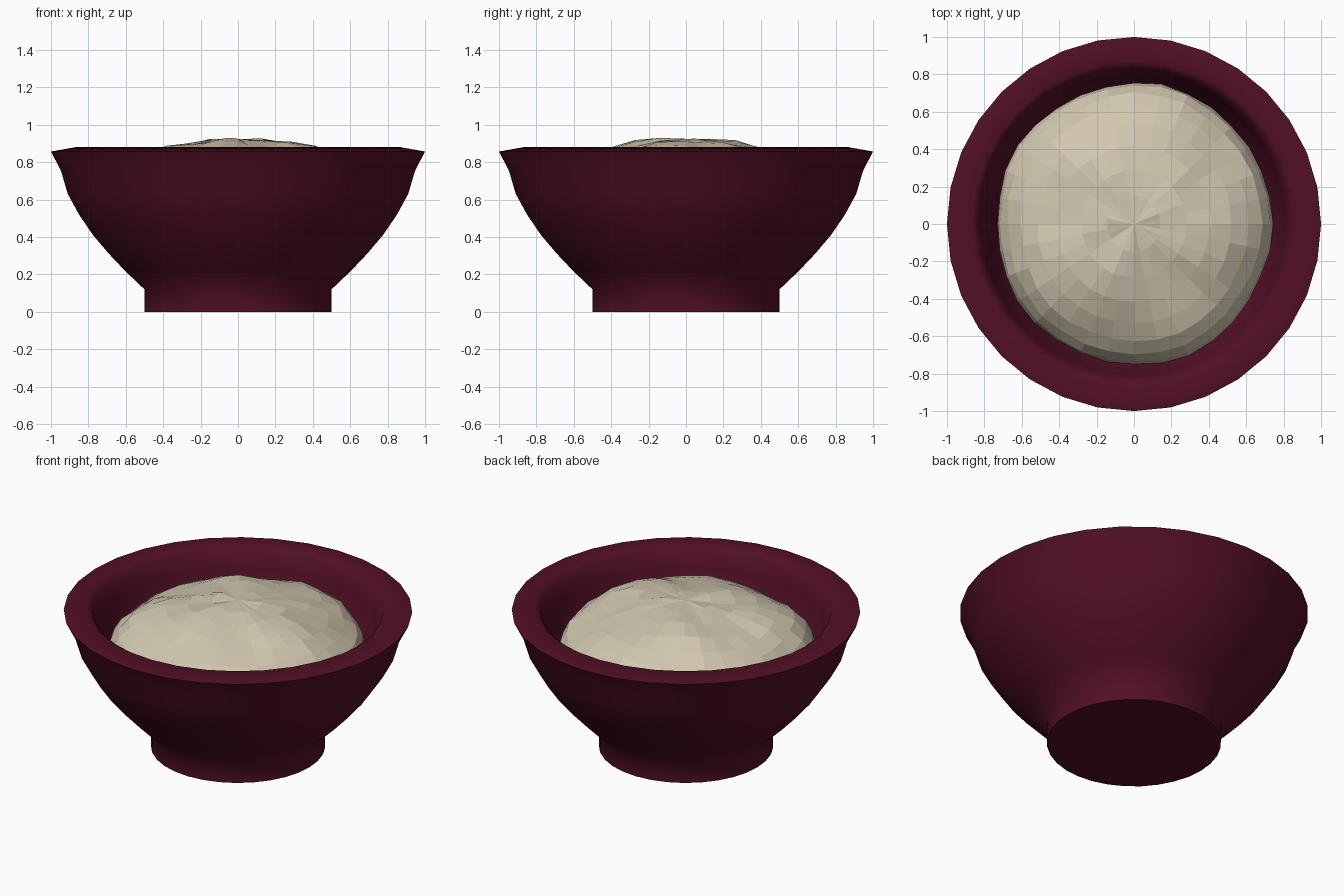
import bpy, bmesh, math, random

if "Cube" in bpy.data.objects:
    bpy.data.objects.remove(bpy.data.objects["Cube"])

random.seed(4)
SEG = 32


def material(name, rgb):
    m = bpy.data.materials.new(name)
    m.diffuse_color = (*rgb, 1)
    m.use_nodes = True
    m.node_tree.nodes["Principled BSDF"].inputs["Base Color"].default_value = m.diffuse_color
    return m


def lathe(name, rings, mat, warp=None):
    """Spin (radius, z) points round z; a radius of 0 makes a pole."""
    bm = bmesh.new()
    loops = []
    for i, (r, z) in enumerate(rings):
        if r == 0:
            loops.append([bm.verts.new((0, 0, z))])
            continue
        loop = []
        for k in range(SEG):
            a = 2 * math.pi * k / SEG
            p = (r, z) if warp is None else warp(r, z, a)
            loop.append(bm.verts.new((p[0] * math.cos(a), p[0] * math.sin(a), p[1])))
        loops.append(loop)
    for a, b in zip(loops, loops[1:]):
        for k in range(SEG):
            n = (k + 1) % SEG
            if len(a) == 1:
                bm.faces.new((a[0], b[n], b[k]))
            elif len(b) == 1:
                bm.faces.new((a[k], a[n], b[0]))
            else:
                bm.faces.new((a[k], a[n], b[n], b[k]))
    bmesh.ops.recalc_face_normals(bm, faces=bm.faces)
    me = bpy.data.meshes.new(name)
    bm.to_mesh(me)
    bm.free()
    me.materials.append(mat)
    ob = bpy.data.objects.new(name, me)
    bpy.context.collection.objects.link(ob)
    return ob


burgundy = material("burgundy glaze", (0.085, 0.005, 0.019))
cream = material("cream rice", (0.64, 0.57, 0.43))

# Bowl: foot, curved outside, flared lip, inside
bowl = lathe("bowl", [
    (0, 0), (0.50, 0), (0.50, 0.12), (0.605, 0.22), (0.69, 0.31), (0.775, 0.41),
    (0.85, 0.52), (0.91, 0.63), (0.947, 0.755), (1.0, 0.857), (0.87, 0.88),
    (0.835, 0.855), (0.81, 0.76), (0.785, 0.66), (0.73, 0.54), (0.63, 0.40),
    (0.50, 0.28), (0.30, 0.19), (0, 0.17)], burgundy)
bpy.context.view_layer.objects.active = bowl
bowl.select_set(True)
bpy.ops.object.shade_smooth_by_angle(angle=math.radians(62))


# Rice: squashed sphere with a lumpy, faceted surface
def lumpy(r, z, a):
    ring = r / 0.75
    dr = 0.012 * math.cos(2 * a + math.pi) + 0.008 * math.sin(5 * a + 1)
    dz = 0.014 * math.sin(3 * a + 4 * ring) + 0.01 * math.sin(5 * a - 6 * ring)
    jitter = random.uniform(-0.005, 0.005)
    return r * (1 + dr) + jitter, z + dz * min(1, 2 * ring) + jitter


dome = []
for i in range(17):
    t = math.pi * i / 16
    r = 0 if i in (0, 16) else 0.745 * math.sin(t)
    dome.append((r, 0.6 + 0.325 * math.cos(t)))
lathe("rice_mound", dome, cream, lumpy)
